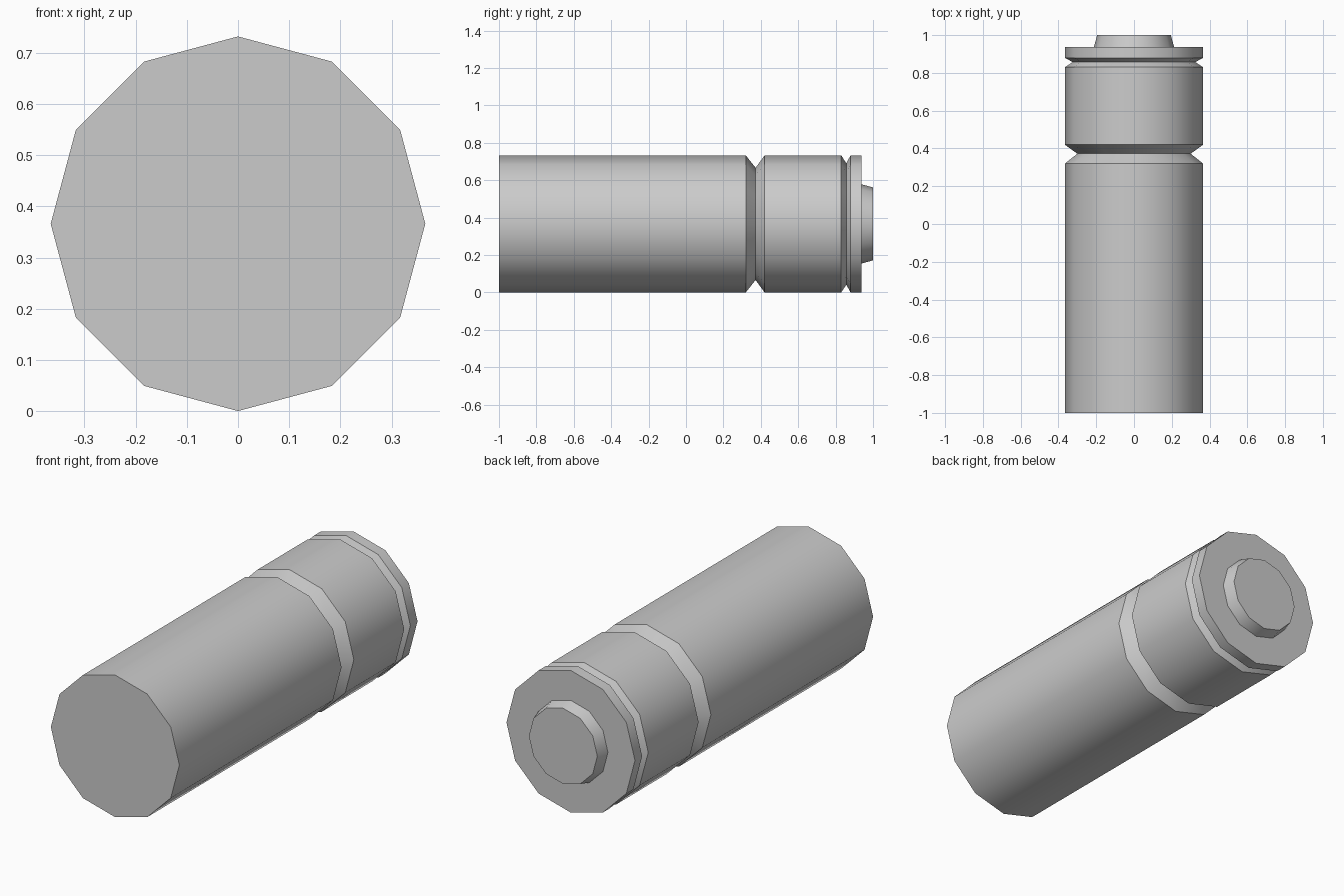
import bpy, bmesh, math

if "Cube" in bpy.data.objects:
    bpy.data.objects.remove(bpy.data.objects["Cube"])

SIDES = 12
RADIUS = 0.366

# Half profile along y: (y, radius)
profile = [
    (-1.0, RADIUS),
    (0.32, RADIUS), (0.372, 0.30), (0.42, RADIUS),      # wide groove
    (0.83, RADIUS), (0.857, 0.325), (0.88, RADIUS),     # narrow groove
    (0.938, RADIUS),                                    # rim
    (0.938, 0.212), (1.0, 0.195),                       # raised end button
]


def lathe_y(name, points, sides, centre_z):
    """Closed solid turned around a horizontal axis along y."""
    bm = bmesh.new()
    rings = []
    for y, r in points:
        angles = [2 * math.pi * i / sides for i in range(sides)]
        rings.append([bm.verts.new((r * math.cos(a), y, centre_z + r * math.sin(a)))
                      for a in angles])
    for a, b in zip(rings, rings[1:]):
        for i in range(sides):
            j = (i + 1) % sides
            bm.faces.new((a[i], a[j], b[j], b[i]))
    bm.faces.new(rings[0])
    bm.faces.new(rings[-1])
    bmesh.ops.recalc_face_normals(bm, faces=bm.faces)
    mesh = bpy.data.meshes.new(name)
    bm.to_mesh(mesh)
    bm.free()
    obj = bpy.data.objects.new(name, mesh)
    bpy.context.collection.objects.link(obj)
    return obj


# Grooved cylinder, smooth around its sides with crisp groove edges
body = lathe_y("grooved_cylinder", profile, SIDES, RADIUS)
bpy.context.view_layer.objects.active = body
body.select_set(True)
bpy.ops.object.shade_smooth_by_angle(angle=math.radians(35))
